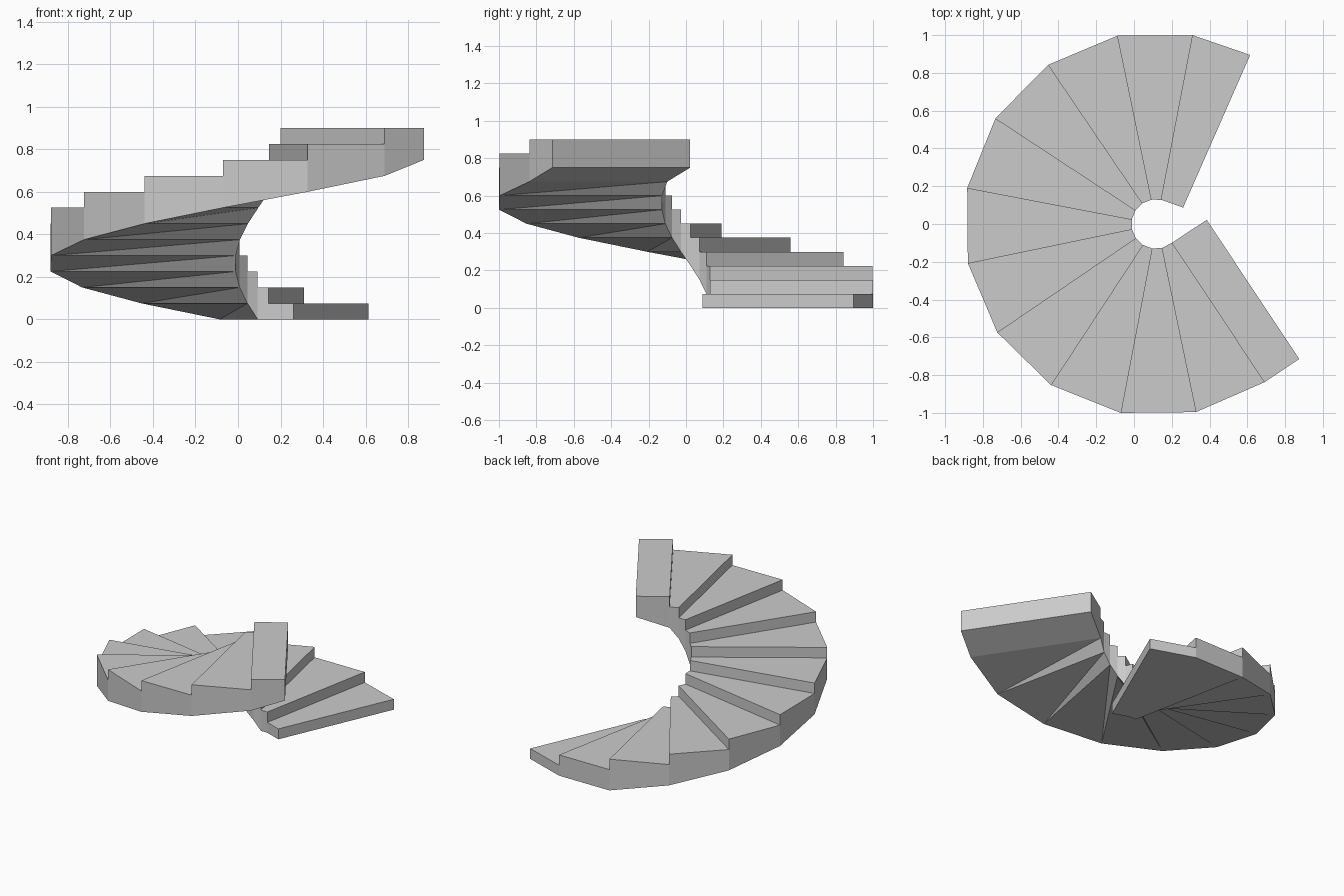
import bpy, bmesh
from math import cos, sin, radians

if "Cube" in bpy.data.objects:
    bpy.data.objects.remove(bpy.data.objects["Cube"])

STEPS, RISE = 12, 0.075
CX, R_IN, R_OUT = 0.117, 0.131, 1.018

# Plan positions (inner, outer) of each riser line; the ends are square-ish landings
plan = [((0.26, 0.087), (0.615, 0.895))]
for k in range(1, STEPS):
    a = radians(79 + 22.55 * (k - 1))
    b = radians(78 + 22.8 * (k - 1))
    plan.append(((CX + R_IN * cos(b), R_IN * sin(b)),
                 (CX + R_OUT * cos(a), max(-1, min(1, R_OUT * sin(a))))))
plan[11] = ((0.20, -0.10), (0.69, -0.838))
plan.append(((0.385, 0.022), (0.875, -0.715)))

bm = bmesh.new()
cache = {}


def vert(k, side, z):
    key = (k, side, round(z, 4))
    if key not in cache:
        cache[key] = bm.verts.new((*plan[k][side], z))
    return cache[key]


def face(*keys):
    bm.faces.new([vert(*k) for k in keys])


def under(k):
    return max(0, k - 2) * RISE


for k in range(STEPS):
    n, low, top = k + 1, k * RISE, (k + 1) * RISE
    # tread and riser
    face((k, 0, top), (k, 1, top), (n, 1, top), (n, 0, top))
    face((k, 0, low), (k, 1, low), (k, 1, top), (k, 0, top))
    # inner and outer stringer walls
    for s in (0, 1):
        pts = [(k, s, under(k)), (n, s, under(n)), (n, s, top), (k, s, top)]
        if low > under(k):
            pts.append((k, s, low))
        face(*pts)
    # sloping soffit
    if under(n) == under(k):
        face((k, 0, 0), (n, 0, 0), (n, 1, 0), (k, 1, 0))
    else:
        face((k, 0, under(k)), (n, 0, under(n)), (k, 1, under(k)))
        face((k, 1, under(k)), (n, 0, under(n)), (n, 1, under(n)))

# end wall at the top of the flight
face((STEPS, 0, under(STEPS)), (STEPS, 1, under(STEPS)),
     (STEPS, 1, STEPS * RISE), (STEPS, 0, STEPS * RISE))

bmesh.ops.recalc_face_normals(bm, faces=bm.faces)
mesh = bpy.data.meshes.new("spiral_stair_flight")
bm.to_mesh(mesh)
bm.free()
bpy.context.collection.objects.link(bpy.data.objects.new("spiral_stair_flight", mesh))
